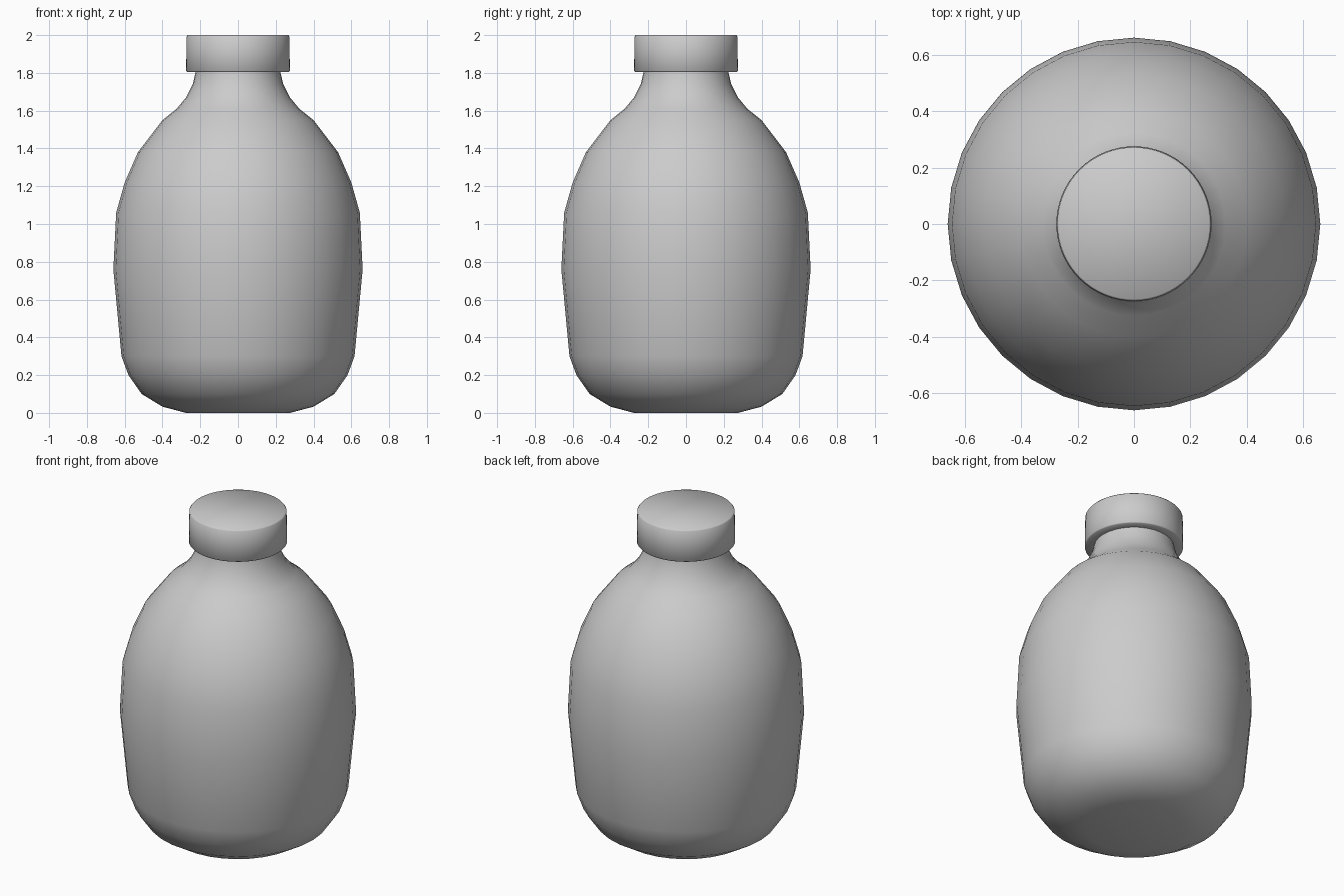
import bpy, math

if "Cube" in bpy.data.objects:
    bpy.data.objects.remove(bpy.data.objects["Cube"])


def lathe(name, profile, sides, angle):
    """Spin an (radius, height) profile around z and close both ends."""
    verts, faces = [], []
    for r, z in profile:
        for i in range(sides):
            a = 2 * math.pi * i / sides
            verts.append((r * math.cos(a), r * math.sin(a), z))
    for k in range(len(profile) - 1):
        for i in range(sides):
            j = (i + 1) % sides
            faces.append((k * sides + i, k * sides + j,
                          (k + 1) * sides + j, (k + 1) * sides + i))
    faces.append(tuple(reversed(range(sides))))
    last = (len(profile) - 1) * sides
    faces.append(tuple(range(last, last + sides)))
    mesh = bpy.data.meshes.new(name)
    mesh.from_pydata(verts, [], faces)
    mesh.update()
    obj = bpy.data.objects.new(name, mesh)
    bpy.context.collection.objects.link(obj)
    bpy.ops.object.select_all(action='DESELECT')
    obj.select_set(True)
    bpy.context.view_layer.objects.active = obj
    bpy.ops.object.shade_smooth_by_angle(angle=math.radians(angle))
    return obj


# Rounded bottle body with neck running up into the cap
lathe("bottle_body", [
    (0.275, 0.0), (0.40, 0.033), (0.51, 0.10), (0.58, 0.20), (0.617, 0.30),
    (0.66, 0.76), (0.645, 1.06), (0.60, 1.22), (0.53, 1.38), (0.40, 1.55),
    (0.325, 1.61), (0.275, 1.67), (0.24, 1.74), (0.223, 1.81), (0.22, 1.86),
], 32, 60)

# Screw cap with a slightly eased top rim
lathe("cap", [
    (0.215, 1.805), (0.27, 1.805), (0.275, 1.81),
    (0.272, 1.993), (0.266, 2.0),
], 64, 60)
